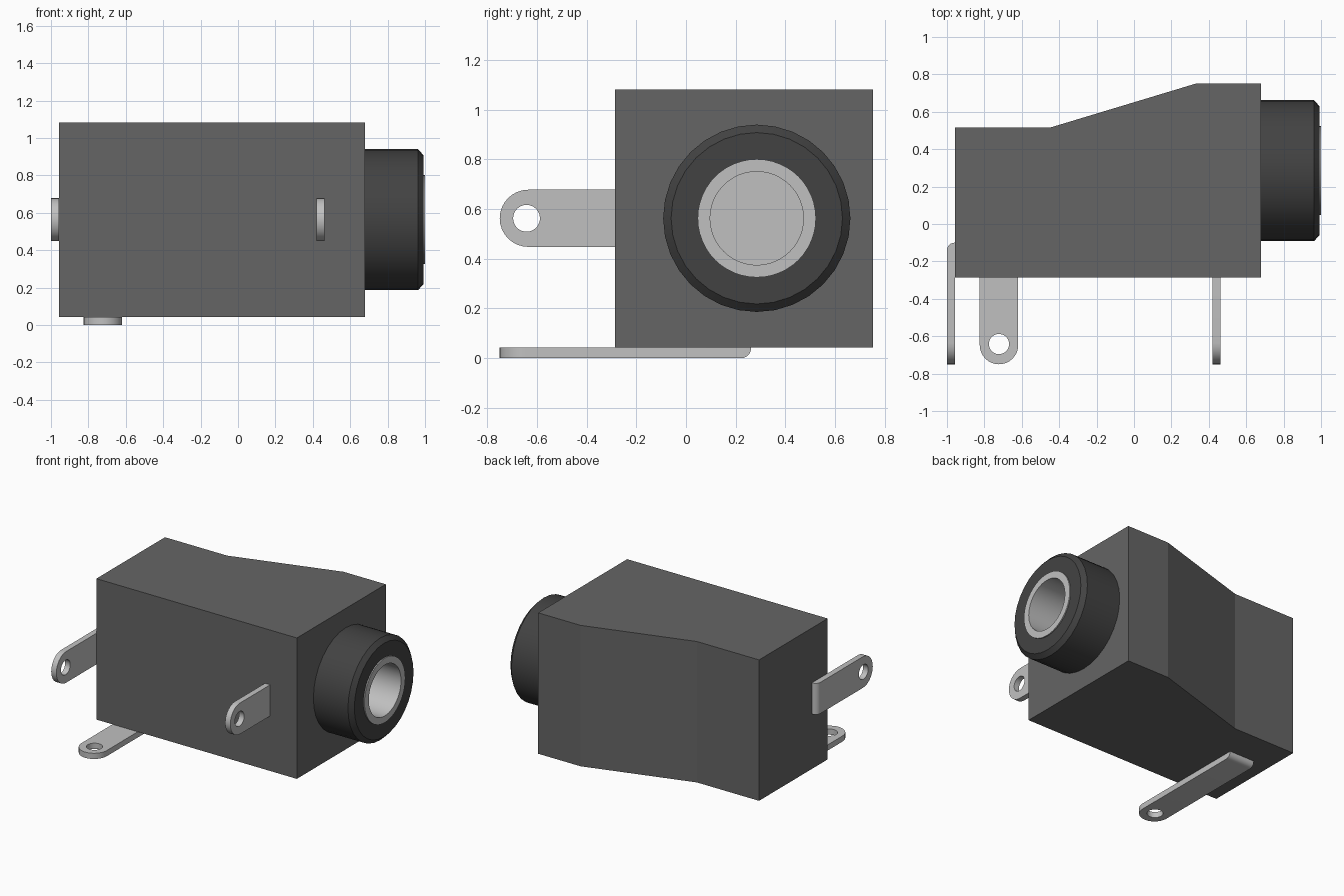
import bpy, bmesh, math
from mathutils import Matrix, Vector

default = bpy.data.objects.get("Cube")
if default:
    bpy.data.objects.remove(default, do_unlink=True)


def material(name, rgb):
    m = bpy.data.materials.new(name)
    m.use_nodes = True
    m.diffuse_color = (*rgb, 1)
    m.node_tree.nodes["Principled BSDF"].inputs["Base Color"].default_value = (*rgb, 1)
    return m


GREY = material("grey plastic", (0.130, 0.130, 0.130))
BLACK = material("black plastic", (0.055, 0.055, 0.055))
METAL = material("silver metal", (0.53, 0.53, 0.53))
AXIS_Y, AXIS_Z = 0.285, 0.563      # centre line of the socket
THICK = 0.042                      # lug thickness


def make_object(name, bm, mat, matrix=Matrix()):
    bmesh.ops.recalc_face_normals(bm, faces=bm.faces)
    mesh = bpy.data.meshes.new(name)
    bm.to_mesh(mesh)
    bm.free()
    mesh.transform(matrix)
    mesh.materials.append(mat)
    ob = bpy.data.objects.new(name, mesh)
    bpy.context.collection.objects.link(ob)
    return ob


def activate(ob):
    bpy.ops.object.select_all(action="DESELECT")
    ob.select_set(True)
    bpy.context.view_layer.objects.active = ob


def smooth(ob):
    activate(ob)
    bpy.ops.object.shade_smooth_by_angle(angle=math.radians(30))


def prism(outline, height):
    """Extrude a flat outline upward from z = 0."""
    bm = bmesh.new()
    face = bm.faces.new([bm.verts.new((x, y, 0)) for x, y in outline])
    top = bmesh.ops.extrude_face_region(bm, geom=[face])["geom"]
    verts = [v for v in top if isinstance(v, bmesh.types.BMVert)]
    bmesh.ops.translate(bm, verts=verts, vec=(0, 0, height))
    return bm


def drill(ob, radius, depth, matrix):
    """Cut a round hole centred on the matrix origin, along its z axis."""
    bm = bmesh.new()
    bmesh.ops.create_cone(bm, cap_ends=True, segments=32, radius1=radius,
                          radius2=radius, depth=depth, matrix=matrix)
    cutter = make_object("hole_cutter", bm, ob.data.materials[0])
    cutter.hide_render = True
    mod = ob.modifiers.new("hole", "BOOLEAN")
    mod.operation, mod.solver, mod.object = "DIFFERENCE", "EXACT", cutter
    activate(ob)
    bpy.ops.object.modifier_apply(modifier=mod.name)
    bpy.data.objects.remove(cutter, do_unlink=True)


def lathe(name, profile, steps, mat):
    """Revolve (x, radius) points about the socket centre line."""
    bm = bmesh.new()
    verts = [bm.verts.new((x, 0, r)) for x, r in profile]
    edges = [bm.edges.new(pair) for pair in zip(verts, verts[1:])]
    bmesh.ops.spin(bm, geom=verts + edges, cent=(0, 0, 0), axis=(1, 0, 0),
                   angle=math.tau, steps=steps)
    bmesh.ops.remove_doubles(bm, verts=bm.verts, dist=0.0005)
    ob = make_object(name, bm, mat, Matrix.Translation((0, AXIS_Y, AXIS_Z)))
    smooth(ob)
    return ob


def lug(name, width, tail, matrix, bent=True):
    """Flat tab along y with a round drilled tip; its outer face is at z = 0."""
    r = width / 2
    tip = -0.75 + r
    outline = [(r, tail), (-r, tail)]
    for i in range(17):
        a = math.pi + math.pi * i / 16
        outline.append((r * math.cos(a), tip + r * math.sin(a)))
    bm = prism(outline, THICK)
    if bent:
        edge = [e for e in bm.edges
                if all(v.co.z < 0.001 and v.co.y > tail - 0.001 for v in e.verts)]
        bmesh.ops.bevel(bm, geom=edge, offset=THICK * 0.95, segments=6,
                        profile=0.5, affect="EDGES")
    ob = make_object(name, bm, METAL)
    drill(ob, 0.054, 0.3, Matrix.Translation((0, -0.642, 0)))
    ob.data.transform(matrix)
    smooth(ob)


# Housing with a stepped, sloping back and a bore for the sleeve
plan = [(-0.957, -0.285), (0.68, -0.285), (0.68, 0.752), (0.335, 0.752),
        (-0.45, 0.515), (-0.957, 0.515)]
housing = make_object("housing", prism(plan, 1.04), GREY,
                      Matrix.Translation((0, 0, 0.042)))
drill(housing, 0.215, 1.3, Matrix.Translation((0.68, AXIS_Y, AXIS_Z))
      @ Matrix.Rotation(math.pi / 2, 4, "Y"))

# Socket collar with a chamfered rim, and the metal sleeve inside it
lathe("collar", [(0.67, 0.24), (0.67, 0.377), (0.962, 0.377), (0.992, 0.345),
                 (0.992, 0.235)], 32, BLACK)
lathe("sleeve", [(0.04, 0), (0.04, 0.238), (1.0, 0.238), (1.0, 0.188),
                 (0.06, 0.188), (0.06, 0)], 48, METAL)

# Solder lugs: one under the housing, one on its end, one out of the front
upright = Matrix.Rotation(math.pi / 2, 4, "Y")
lug("bottom_lug", 0.206, 0.262, Matrix.Translation((-0.722, 0, 0)))
lug("end_lug", 0.23, -0.1, Matrix.Translation((-1.0, 0, AXIS_Z)) @ upright)
lug("front_lug", 0.23, -0.27, Matrix.Translation((0.42, 0, AXIS_Z)) @ upright,
    bent=False)
